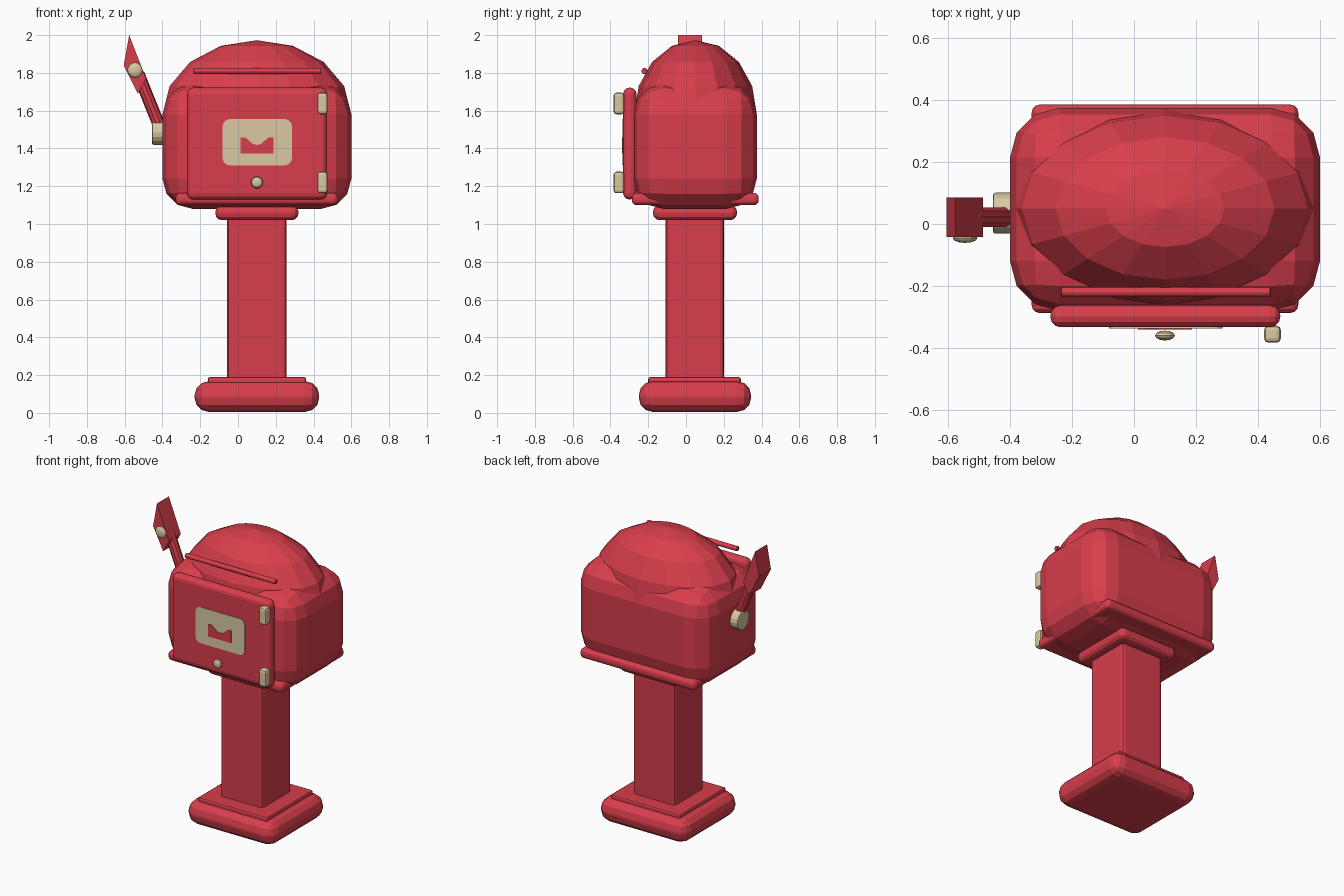
import bpy, bmesh, math
from mathutils import Matrix, Vector

if "Cube" in bpy.data.objects:
    bpy.data.objects.remove(bpy.data.objects["Cube"])


def material(name, color):
    m = bpy.data.materials.new(name)
    m.diffuse_color = (*color, 1)
    m.use_nodes = True
    m.node_tree.nodes["Principled BSDF"].inputs["Base Color"].default_value = m.diffuse_color
    return m


RED = material("red paint", (0.69, 0.048, 0.072))
CREAM = material("cream trim", (0.70, 0.58, 0.36))


def finish(name, bm, mat):
    bmesh.ops.recalc_face_normals(bm, faces=bm.faces)
    me = bpy.data.meshes.new(name)
    bm.to_mesh(me)
    bm.free()
    me.materials.append(mat)
    ob = bpy.data.objects.new(name, me)
    bpy.context.collection.objects.link(ob)
    return ob


def box(name, x, y, z, bevel, mat=RED, segments=3):
    """Rounded box from its (min, max) extents."""
    bm = bmesh.new()
    bmesh.ops.create_cube(bm, size=1)
    for v in bm.verts:
        v.co = [(lo + hi) / 2 + c * (hi - lo) for c, (lo, hi) in zip(v.co, (x, y, z))]
    if bevel:
        bmesh.ops.bevel(bm, geom=bm.edges[:], offset=bevel, segments=segments,
                        profile=0.5, affect='EDGES')
    return finish(name, bm, mat)


def ball(name, center, radii, mat, u=16, v=8, axis='Z'):
    bm = bmesh.new()
    bmesh.ops.create_uvsphere(bm, u_segments=u, v_segments=v, radius=1)
    if axis == 'Y':
        bmesh.ops.rotate(bm, verts=bm.verts, matrix=Matrix.Rotation(math.pi / 2, 3, 'X'))
    bmesh.ops.scale(bm, verts=bm.verts, vec=radii)
    bmesh.ops.translate(bm, verts=bm.verts, vec=center)
    return finish(name, bm, mat)


def rod(name, a, b, radius, mat, sides=12, bevel=0.0):
    a, b = Vector(a), Vector(b)
    bm = bmesh.new()
    bmesh.ops.create_cone(bm, cap_ends=True, segments=sides, radius1=radius,
                          radius2=radius, depth=(b - a).length)
    if bevel:
        caps = [e for e in bm.edges if abs(e.verts[0].co.z - e.verts[1].co.z) < 1e-5]
        bmesh.ops.bevel(bm, geom=caps, offset=bevel, segments=2, profile=0.5, affect='EDGES')
    turn = (b - a).to_track_quat('Z', 'Y').to_matrix().to_4x4()
    bm.transform(Matrix.Translation((a + b) / 2) @ turn)
    return finish(name, bm, mat)


def slab(name, outline, y0, y1, mat):
    """Extrude an x,z outline along y."""
    bm = bmesh.new()
    face = bm.faces.new([bm.verts.new((x, y0, z)) for x, z in outline])
    new = bmesh.ops.extrude_face_region(bm, geom=[face])["geom"]
    bmesh.ops.translate(bm, vec=(0, y1 - y0, 0),
                        verts=[g for g in new if isinstance(g, bmesh.types.BMVert)])
    return finish(name, bm, mat)


# Foot and post
box("base", (-0.23, 0.43), (-0.25, 0.345), (0.005, 0.168), 0.075)
box("base_step", (-0.16, 0.36), (-0.20, 0.29), (0.14, 0.19), 0.012, segments=2)
box("post", (-0.058, 0.258), (-0.108, 0.202), (0.16, 1.06), 0.022, segments=2)
box("collar", (-0.12, 0.32), (-0.175, 0.27), (1.02, 1.10), 0.036)

# Housing
box("lower_rim", (-0.33, 0.53), (-0.287, 0.385), (1.10, 1.165), 0.025)
box("body", (-0.40, 0.60), (-0.28, 0.375), (1.08, 1.74), 0.16)
ball("dome", (0.1, 0.05, 1.58), (0.5, 0.325, 0.393), RED)
rod("rain_strip", (-0.235, -0.22, 1.81), (0.44, -0.22, 1.81), 0.016, RED, bevel=0.004)

# Door and its fittings
box("door", (-0.27, 0.472), (-0.333, -0.262), (1.13, 1.722), 0.033)
for name, z in (("lower_hinge", 1.22), ("upper_hinge", 1.638)):
    box(name, (0.42, 0.474), (-0.383, -0.328), (z - 0.057, z + 0.057), 0.014, CREAM, 2)
ball("door_knob", (0.1, -0.36, 1.22), (0.032, 0.016, 0.032), CREAM, 12, 6, 'Y')

# Front plate with rounded corners, and the notched mark on it
r, corners = 0.035, []
for i, (sx, sz) in enumerate(((1, 1), (-1, 1), (-1, -1), (1, -1))):
    for k in range(4):
        t = math.pi / 2 * (i + k / 3)
        corners.append((0.102 + sx * (0.183 - r) + r * math.cos(t),
                        1.433 + sz * (0.122 - r) + r * math.sin(t)))
slab("front_plate", corners, -0.337, -0.331, CREAM)
half = [(0.087, 1.374), (0.087, 1.457), (0.06, 1.457), (0.022, 1.424)]
mark = half + [(0, 1.418)] + [(-x, z) for x, z in reversed(half)]
slab("plate_mark", [(0.1 + x, z) for x, z in mark], -0.340, -0.335, RED)

# Side flag: pivot, arm, blade and knob
rod("flag_pivot", (-0.455, 0.035, 1.485), (-0.385, 0.035, 1.485), 0.066, CREAM, 16, 0.008)
rod("flag_arm", (-0.405, 0.0225, 1.49), (-0.53, 0.0225, 1.80), 0.033, RED, 10, 0.01)
slab("flag_blade", [(-0.576, 2.0), (-0.605, 1.84), (-0.53, 1.69), (-0.487, 1.77)],
     -0.042, 0.085, RED)
ball("flag_knob", (-0.545, -0.045, 1.815), (0.04, 0.016, 0.04), CREAM, 12, 6, 'Y')
